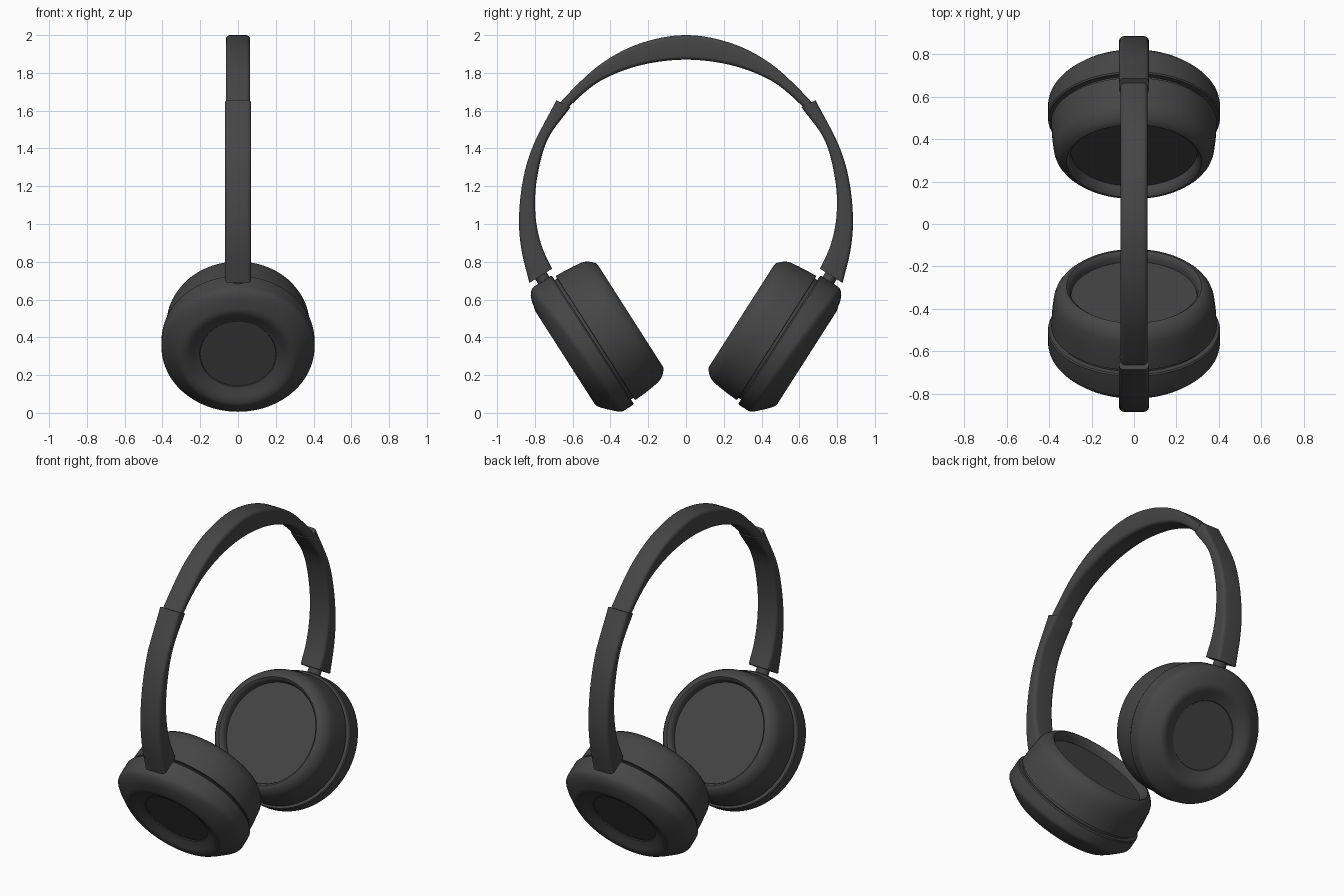
import bpy, bmesh, math
from mathutils import Vector

cube = bpy.data.objects.get("Cube")
if cube:
    bpy.data.objects.remove(cube)

charcoal = bpy.data.materials.new("charcoal plastic")
charcoal.use_nodes = True
COLOUR = (0.06, 0.06, 0.06, 1)
charcoal.diffuse_color = COLOUR
charcoal.node_tree.nodes["Principled BSDF"].inputs["Base Color"].default_value = COLOUR

TILT = math.radians(32.6)      # lean of the ear cups
CENTRE = 0.592                 # cup centre along the leaning direction
SEGMENTS = 96


def cup_point(side, x, along, up):
    """Cup space (outward axis, leaning up direction) to model space."""
    c, s = math.cos(TILT), math.sin(TILT)
    return Vector((x, side * (c * along + s * up), c * up - s * along))


def skin(name, rings, angle=35):
    """Join matching closed rings of points into a capped smooth solid."""
    bm = bmesh.new()
    loops = [[bm.verts.new(p) for p in ring] for ring in rings]
    n = len(loops[0])
    for a, b in zip(loops, loops[1:]):
        for i in range(n):
            j = (i + 1) % n
            bm.faces.new((a[i], a[j], b[j], b[i]))
    bm.faces.new(loops[0])
    bm.faces.new(loops[-1])
    bmesh.ops.recalc_face_normals(bm, faces=bm.faces)
    mesh = bpy.data.meshes.new(name)
    bm.to_mesh(mesh)
    bm.free()
    mesh.materials.append(charcoal)
    obj = bpy.data.objects.new(name, mesh)
    bpy.context.collection.objects.link(obj)
    bpy.ops.object.select_all(action="DESELECT")
    obj.select_set(True)
    bpy.context.view_layer.objects.active = obj
    bpy.ops.object.shade_smooth_by_angle(angle=math.radians(angle))
    return obj


def revolve(name, side, profile, bump=0.0):
    """Turn (radius, along, bump weight) points round the cup axis."""
    rings = []
    for radius, along, weight in profile:
        ring = []
        for i in range(SEGMENTS):
            t = 2 * math.pi * i / SEGMENTS
            lift = bump * weight * ((1 + math.cos(t)) / 2) ** 2
            ring.append(cup_point(side, radius * math.sin(t), along + lift,
                                  CENTRE + radius * math.cos(t)))
        rings.append(ring)
    return skin(name, rings)


def smooth_path(points, steps=8):
    """Catmull-Rom through the points."""
    pts = [Vector(p) for p in points]
    pts = [2 * pts[0] - pts[1]] + pts + [2 * pts[-1] - pts[-2]]
    out = []
    for p0, p1, p2, p3 in zip(pts, pts[1:], pts[2:], pts[3:]):
        for k in range(steps):
            t = k / steps
            out.append(0.5 * (2 * p1 + (p2 - p0) * t
                              + (2 * p0 - 5 * p1 + 4 * p2 - p3) * t * t
                              + (3 * p1 - p0 - 3 * p2 + p3) * t ** 3))
    return out + [pts[-2]]


def strap(name, side, outer, inner, half_width, corner):
    """Rounded-rectangle strap between an outer and an inner (y, z) curve."""
    rings = []
    for o, i in zip(smooth_path(outer), smooth_path(inner)):
        mid, half = (o + i) / 2, (o - i).length / 2
        normal = (o - i).normalized()
        r = min(corner, half * 0.9)
        ring = []
        for q, (sx, sv) in enumerate([(1, 1), (-1, 1), (-1, -1), (1, -1)]):
            for k in range(6):
                a = math.pi / 2 * (q + k / 5)
                p = mid + normal * (sv * (half - r) + r * math.sin(a))
                ring.append((sx * (half_width - r) + r * math.cos(a), side * p.x, p.y))
        rings.append(ring)
    return skin(name, rings, 40)


# Profiles: (radius, along axis, bump weight)
cushion = [(0.296, 0.022, 0), (0.298, 0.0, 0), (0.306, -0.02, 0), (0.318, -0.029, 0),
           (0.332, -0.026, 0), (0.352, -0.008, 0), (0.368, 0.014, 0), (0.377, 0.04, 0),
           (0.382, 0.08, 0), (0.387, 0.13, 0), (0.390, 0.19, 0), (0.37, 0.192, 0)]
groove = [(0.375, 0.18, 0), (0.375, 0.23, 0)]
shell = [(0.37, 0.207, 0), (0.400, 0.207, 0), (0.405, 0.214, 0), (0.405, 0.272, 1),
         (0.402, 0.286, 1), (0.394, 0.297, 1), (0.375, 0.317, 0.9), (0.345, 0.347, 0.5),
         (0.318, 0.371, 0.1), (0.306, 0.379, 0), (0.29, 0.382, 0), (0.27, 0.379, 0),
         (0.25, 0.371, 0), (0.225, 0.357, 0), (0.203, 0.35, 0), (0.2, 0.345, 0)]

# Arm edges as (y, z), bottom to top
arm_outer = [(0.829, 0.688), (0.871, 0.863), (0.884, 1.032), (0.863, 1.233),
             (0.808, 1.418), (0.686, 1.655)]
arm_inner = [(0.709, 0.763), (0.766, 0.89), (0.797, 1.048), (0.790, 1.233),
             (0.734, 1.444), (0.612, 1.618)]

for side, label in ((-1, "front"), (1, "back")):
    revolve(label + "_ear_cushion", side, cushion)
    revolve(label + "_cup_groove", side, groove)
    revolve(label + "_cup_shell", side, shell, bump=0.045)
    strap(label + "_arm", side, arm_outer, arm_inner, 0.07, 0.022)
    # Hinge pin between the arm and the cup
    pin = [[cup_point(side, 0.04 * math.cos(a), 0.256 + 0.035 * math.sin(a), up)
            for a in (2 * math.pi * i / 24 for i in range(24))] for up in (0.96, 1.06)]
    skin(label + "_hinge_pin", pin)

# Headband, half listed and mirrored, with its ends tucked in the arms
band_outer = [(0.685, 1.605), (0.64, 1.672), (0.454, 1.845), (0.243, 1.956)]
band_inner = [(0.645, 1.58), (0.602, 1.637), (0.454, 1.757), (0.243, 1.84)]


def mirrored(half, top):
    return half + [(0, top)] + [(-y, z) for y, z in reversed(half)]


strap("headband", 1, mirrored(band_outer, 2.0), mirrored(band_inner, 1.87), 0.064, 0.022)
